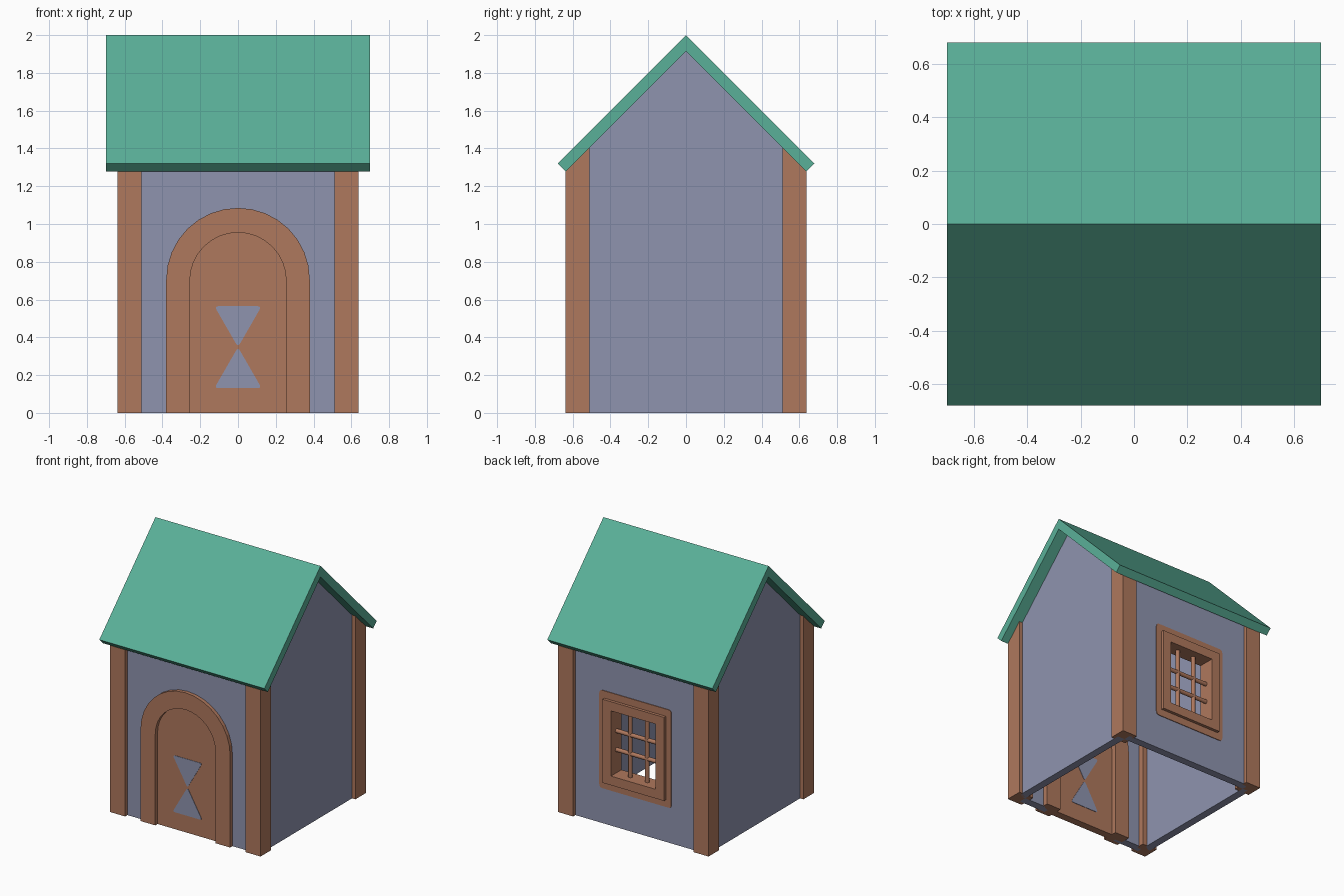
import bpy, bmesh, math
from mathutils import Vector

if "Cube" in bpy.data.objects:
    bpy.data.objects.remove(bpy.data.objects["Cube"])


def material(name, rgb):
    m = bpy.data.materials.new(name)
    lin = [((c / 255 + 0.055) / 1.055) ** 2.4 for c in rgb]
    m.diffuse_color = (*lin, 1)
    m.use_nodes = True
    m.node_tree.nodes["Principled BSDF"].inputs["Base Color"].default_value = m.diffuse_color
    return m


GREEN = material("roof green", (90, 176, 152))
GREY = material("wall blue grey", (143, 148, 175))
BROWN = material("timber brown", (175, 120, 93))


def prism(name, mat, axis, lo, hi, *loops):
    """Extrude 2D loops (first outer, others holes) along x or y; the second profile axis is z."""
    bm = bmesh.new()
    edges = []
    for loop in loops:
        vs = [bm.verts.new((lo, a, z) if axis == "x" else (a, lo, z)) for a, z in loop]
        edges += [bm.edges.new((vs[i - 1], vs[i])) for i in range(len(vs))]
    if len(loops) == 1:
        bm.faces.new(vs)
    else:
        bmesh.ops.triangle_fill(bm, edges=edges, use_beauty=True)
    ext = bmesh.ops.extrude_face_region(bm, geom=bm.faces[:], use_keep_orig=True)
    move = Vector((hi - lo, 0, 0) if axis == "x" else (0, hi - lo, 0))
    bmesh.ops.translate(bm, vec=move, verts=[g for g in ext["geom"] if isinstance(g, bmesh.types.BMVert)])
    bmesh.ops.recalc_face_normals(bm, faces=bm.faces[:])
    me = bpy.data.meshes.new(name)
    bm.to_mesh(me)
    bm.free()
    me.materials.append(mat)
    ob = bpy.data.objects.new(name, me)
    bpy.context.collection.objects.link(ob)
    return ob


def rect(w, z0, z1):
    return [(-w, z0), (w, z0), (w, z1), (-w, z1)]


def arch(r, spring, n=16):
    """Open arch from bottom right, over the top, to bottom left."""
    curve = [(r * math.cos(math.pi * i / n), spring + r * math.sin(math.pi * i / n)) for i in range(n + 1)]
    return [(r, 0)] + curve + [(-r, 0)]


def rounded(pts, r, n=4):
    out = []
    for i, p in enumerate(pts):
        p = Vector(p)
        a = p + (Vector(pts[i - 1]) - p).normalized() * r
        b = p + (Vector(pts[(i + 1) % len(pts)]) - p).normalized() * r
        for k in range(n + 1):
            t = k / n
            out.append(tuple(a * (1 - t) ** 2 + p * (2 * t * (1 - t)) + b * t * t))
    return out


# Gabled roof slab
prism("roof", GREEN, "x", -0.70, 0.70,
      [(0, 2), (0.68, 1.32), (0.6375, 1.2775), (0, 1.915), (-0.6375, 1.2775), (-0.68, 1.32)])

# Corner posts and gable walls, mirrored left and right
for sx, side in ((-1, "left"), (1, "right")):
    for sy, end in ((-1, "front"), (1, "back")):
        prism(f"{end}_{side}_post", BROWN, "x", sx * 0.51, sx * 0.638,
              [(sy * 0.51, 0), (sy * 0.638, 0), (sy * 0.638, 1.277), (sy * 0.51, 1.405)])
    prism(f"{side}_gable_wall", GREY, "x", sx * 0.55, sx * 0.61,
          [(-0.55, 0), (0.55, 0), (0.55, 1.38), (0, 1.93), (-0.55, 1.38)])

# Front wall with an arched doorway
prism("front_wall", GREY, "y", -0.61, -0.55,
      [(0.55, 0), (0.55, 1.36), (-0.55, 1.36), (-0.55, 0)] + arch(0.32, 0.70)[::-1])

# Door frame and leaf
prism("door_frame", BROWN, "y", -0.638, -0.51, arch(0.38, 0.705) + arch(0.255, 0.70)[::-1])
prism("door_leaf", BROWN, "y", -0.61, -0.55, arch(0.28, 0.70))

# Hourglass inlay, showing on both faces of the door
for s, part in ((1, "upper"), (-1, "lower")):
    tri = rounded([(-0.125, 0.348 + s * 0.217), (0.125, 0.348 + s * 0.217), (0, 0.348)], 0.022)
    prism(f"{part}_door_inlay_front", GREY, "y", -0.613, -0.608, tri)
    prism(f"{part}_door_inlay_back", GREY, "y", -0.552, -0.547, tri)

# Back wall with a window opening
prism("back_wall", GREY, "y", 0.55, 0.61, rect(0.55, 0, 1.36), rect(0.22, 0.36, 0.93))
prism("window_surround", BROWN, "y", 0.545, 0.615,
      rounded(rect(0.305, 0.27, 1.02), 0.025), rect(0.22, 0.36, 0.93))
prism("window_frame", BROWN, "y", 0.51, 0.638, rect(0.26, 0.325, 0.965), rect(0.19, 0.395, 0.895))

# Window bars
for s, a, b in ((-1, "left", "lower"), (1, "right", "upper")):
    for name, loc, rot, length in (
            (f"{a}_window_bar", (s * 0.072, 0.57, 0.645), (0, 0, 0), 0.52),
            (f"{b}_window_bar", (0, 0.57, 0.645 + s * 0.072), (0, math.pi / 2, 0), 0.40)):
        bpy.ops.mesh.primitive_cylinder_add(vertices=10, radius=0.016, depth=length, location=loc, rotation=rot)
        bar = bpy.context.object
        bar.name = name
        bar.data.materials.append(BROWN)
        bpy.ops.object.shade_smooth_by_angle(angle=math.radians(40))
